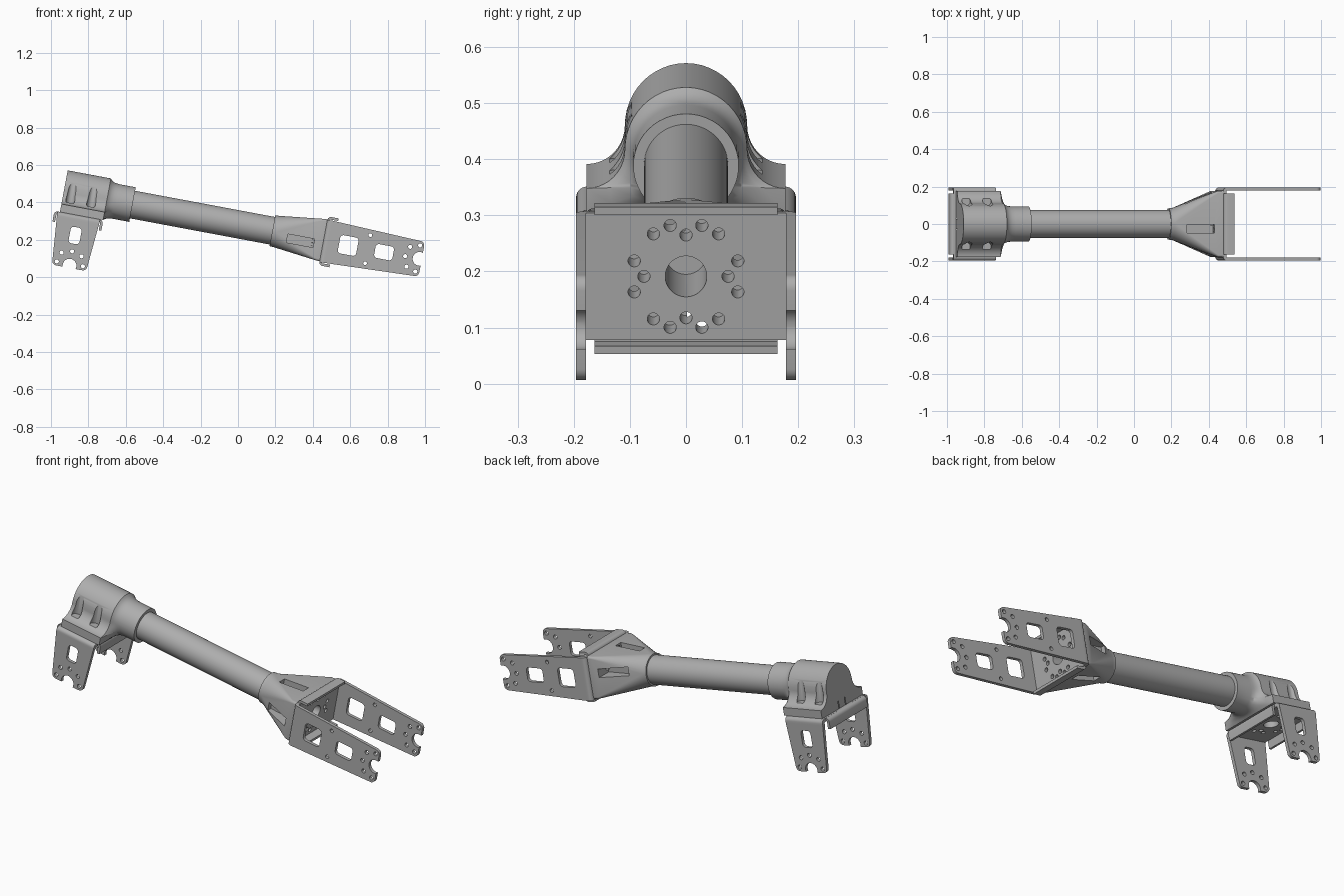
import bpy, bmesh, math
from math import cos, sin, pi, radians
from mathutils import Matrix, Vector

if "Cube" in bpy.data.objects:
    bpy.data.objects.remove(bpy.data.objects["Cube"])

grey = bpy.data.materials.new("machined_grey")
grey.use_nodes = True
GREY = (0.42, 0.42, 0.42, 1)
grey.diffuse_color = GREY
grey.node_tree.nodes["Principled BSDF"].inputs["Base Color"].default_value = GREY

AXIS = 0.278                                   # height of the tube axis in the untilted frame
TILT = Matrix.Rotation(radians(10.6), 4, 'Y')
parts = []


def solid(name, lofts, keep=True):
    """One object from closed lofts, each a list of rings of equal length."""
    bm = bmesh.new()
    for rings in lofts:
        vs = [[bm.verts.new(p) for p in ring] for ring in rings]
        n = len(vs[0])
        for a, b in zip(vs, vs[1:]):
            for i in range(n):
                bm.faces.new((a[i], a[(i + 1) % n], b[(i + 1) % n], b[i]))
        bm.faces.new(vs[0])
        bm.faces.new(vs[-1])
    bmesh.ops.recalc_face_normals(bm, faces=bm.faces)
    me = bpy.data.meshes.new(name)
    bm.to_mesh(me)
    bm.free()
    me.materials.append(grey)
    ob = bpy.data.objects.new(name, me)
    bpy.context.scene.collection.objects.link(ob)
    if keep:
        parts.append(ob)
    return ob


def along(axis, pts, a, b):
    """Loft of a flat profile pushed from a to b along one axis."""
    place = {'X': lambda p, d: (d, p[0], p[1]),
             'Y': lambda p, d: (p[0], d, p[1]),
             'Z': lambda p, d: (p[0], p[1], d)}[axis]
    return [[place(p, d) for p in pts] for d in (a, b)]


def rounded(w, h, r, cx=0, cy=0, n=12):
    """Rounded rectangle from half sizes; a circle when all three match."""
    pts = []
    for q, (sx, sy) in enumerate(((1, 1), (-1, 1), (-1, -1), (1, -1))):
        for i in range(n):
            a = (q + (i + 0.5) / n) * pi / 2
            pts.append((cx + sx * (w - r) + r * cos(a), cy + sy * (h - r) + r * sin(a)))
    return pts


def circle(r, cx=0, cy=0, n=6):
    return rounded(r, r, r, cx, cy, n)


def cut(ob, lofts, matrix=Matrix()):
    tool = solid("cutter", lofts, keep=False)
    tool.data.transform(matrix)
    tool.hide_render = True
    mod = ob.modifiers.new("cut", 'BOOLEAN')
    mod.operation, mod.solver, mod.object = 'DIFFERENCE', 'EXACT', tool
    dg = bpy.context.evaluated_depsgraph_get()
    dg.update()
    me = bpy.data.meshes.new_from_object(ob.evaluated_get(dg))
    ob.modifiers.clear()
    ob.data = me
    bpy.data.objects.remove(tool)


def mount_holes(bore_depth, bolt_depth):
    """Centre bore and bolt pattern of a mounting plate, running along x."""
    lofts = [along('X', circle(0.037, n=10), -bore_depth, 0.05)]
    for q in range(4):
        for deg, r in ((0, 0.075), (17, 0.0965), (53, 0.0965), (73, 0.0965)):
            side = deg if q % 2 == 0 else -deg
            a = radians(side + 90 * q if deg == 0 else (q // 2) * 180 + side)
            lofts.append(along('X', circle(0.011, r * cos(a), r * sin(a), 4), -bolt_depth, 0.05))
    return lofts


def channel(half, depth, thick, r=0.02):
    """U-shaped sheet section with rounded outer bends."""
    bend = [(r - r * sin(a), half - r + r * cos(a)) for a in (i * pi / 12 for i in range(7))]
    outer = [(depth, half)] + bend
    inner = [(depth, half - thick), (thick, half - thick)]
    return (outer + [(x, -y) for x, y in reversed(outer)]
            + [(x, -y) for x, y in inner] + inner[::-1])


def bracket(side, length, windows, side_holes, matrix):
    """Folded fork: legs run along +x, the mounting plate lies at x = 0."""
    base = solid(side + "_bracket_plate", [along('Z', channel(0.196, 0.03, 0.018), -0.115, 0.115)])
    lips = solid(side + "_bracket_lips", [along('Y', channel(0.133, 0.058, 0.014), -0.163, 0.163)])
    for ob in (base, lips):
        cut(ob, mount_holes(0.05, 0.05))
    # tapered legs with rounded tips
    r, half = 0.024, 0.095
    tip = [(length - r + r * cos(a), half - r + r * sin(a)) for a in (i * pi / 12 for i in range(7))]
    edge = tip + [(0.022, 0.115)]
    outline = edge + [(x, -y) for x, y in reversed(edge)]
    legs = solid(side + "_bracket_legs",
                 [along('Y', outline, s * 0.178, s * 0.196) for s in (-1, 1)])
    # windows, end notch and small holes
    shapes = [rounded(w, h, 0.018, x, 0, 5) for x, w, h in windows]
    shapes.append(circle(0.037, length - 0.012))
    shapes.append(circle(0.011, length - 0.09))
    for s in (-1, 1):
        shapes.append(circle(0.011, length - 0.073, s * 0.054))
        shapes.append(circle(0.011, length - 0.022, s * 0.071))
        shapes += [circle(0.01, x, s * 0.076) for x in side_holes]
    cut(legs, [along('Y', p, -0.3, 0.3) for p in shapes])
    for ob in (base, lips, legs):
        ob.data.transform(matrix)


# tube
solid("tube", [along('X', circle(0.075, 0, AXIS, 16), -0.7, 0.2)])

# elbow head: flared saddle blending into a round collar
flare, steps = 0.177, 10
right = [((flare, 0.168), -45)]
for i in range(steps + 1):
    a = radians(270 - 90 * i / steps)
    right.append(((flare + 0.068 * cos(a), 0.281 + 0.07 * sin(a)), -40 + 40 * i / steps))
top = [((0.109 * cos(a), 0.281 + 0.113 * sin(a)), math.degrees(a))
       for a in (pi * i / 24 for i in range(1, 24))]
left = [((-p[0], p[1]), 180 - d) for p, d in reversed(right)]
bottom = [((-flare + 2 * flare * i / 10, 0.168), 225 + 9 * i) for i in range(1, 10)]
section = right + top + left + bottom
rings = []
for u, t in ((-1, 0), (-0.765, 0), (-0.757, 0.4), (-0.745, 0.75),
             (-0.73, 0.93), (-0.712, 1), (-0.626, 1)):
    ring = []
    for p, d in section:
        c = Vector((0.094 * cos(radians(d)), AXIS + 0.094 * sin(radians(d))))
        q = Vector(p).lerp(c, t)
        ring.append((u, q.x, q.y))
    rings.append(ring)
head = solid("elbow_head", [rings])
cut(head, [along('Z', circle(0.024, u, s * 0.121, 8), 0.225, 0.45)
           for u in (-0.957, -0.844) for s in (-1, 1)])

# flared adapter from round to square
stations = ((0.135, 0.084, 0.084, 0.084), (0.155, 0.085, 0.085, 0.085),
            (0.385, 0.177, 0.112, 0.012), (0.414, 0.178, 0.114, 0.012))
adapter = solid("fork_adapter", [[[(u, y, z) for y, z in rounded(w, h, r, 0, AXIS)]
                                  for u, w, h, r in stations]])
# pinwheel of four access slots
for k in range(4):
    floor = 0.085 if k % 2 else 0.065
    slot = along('Z', [(0.22, -0.048), (0.365, -0.048), (0.365, -0.002), (0.22, -0.002)], floor, 0.3)
    cut(adapter, [slot], Matrix.Translation((0, 0, AXIS)) @ Matrix.Rotation(k * pi / 2, 4, 'X'))

# fork brackets at both ends, with matching holes in the bodies
fork_at = Matrix.Translation((0.413, 0, 0.275))
drop_at = Matrix.Translation((-0.897, 0, 0.168)) @ Matrix.Rotation(pi / 2, 4, 'Y')
cut(adapter, mount_holes(0.2, 0.06), fork_at)
cut(head, mount_holes(0.08, 0.04), drop_at)
bracket("fork", 0.535, ((0.135, 0.05, 0.05), (0.33, 0.05, 0.038)), (0.241,), fork_at)
bracket("elbow", 0.285, ((0.109, 0.045, 0.03),), (), drop_at)

# tilt the whole arm and shade it
bpy.ops.object.select_all(action='DESELECT')
for ob in parts:
    ob.data.transform(TILT)
    ob.select_set(True)
bpy.context.view_layer.objects.active = parts[0]
bpy.ops.object.shade_smooth_by_angle(angle=radians(30))
